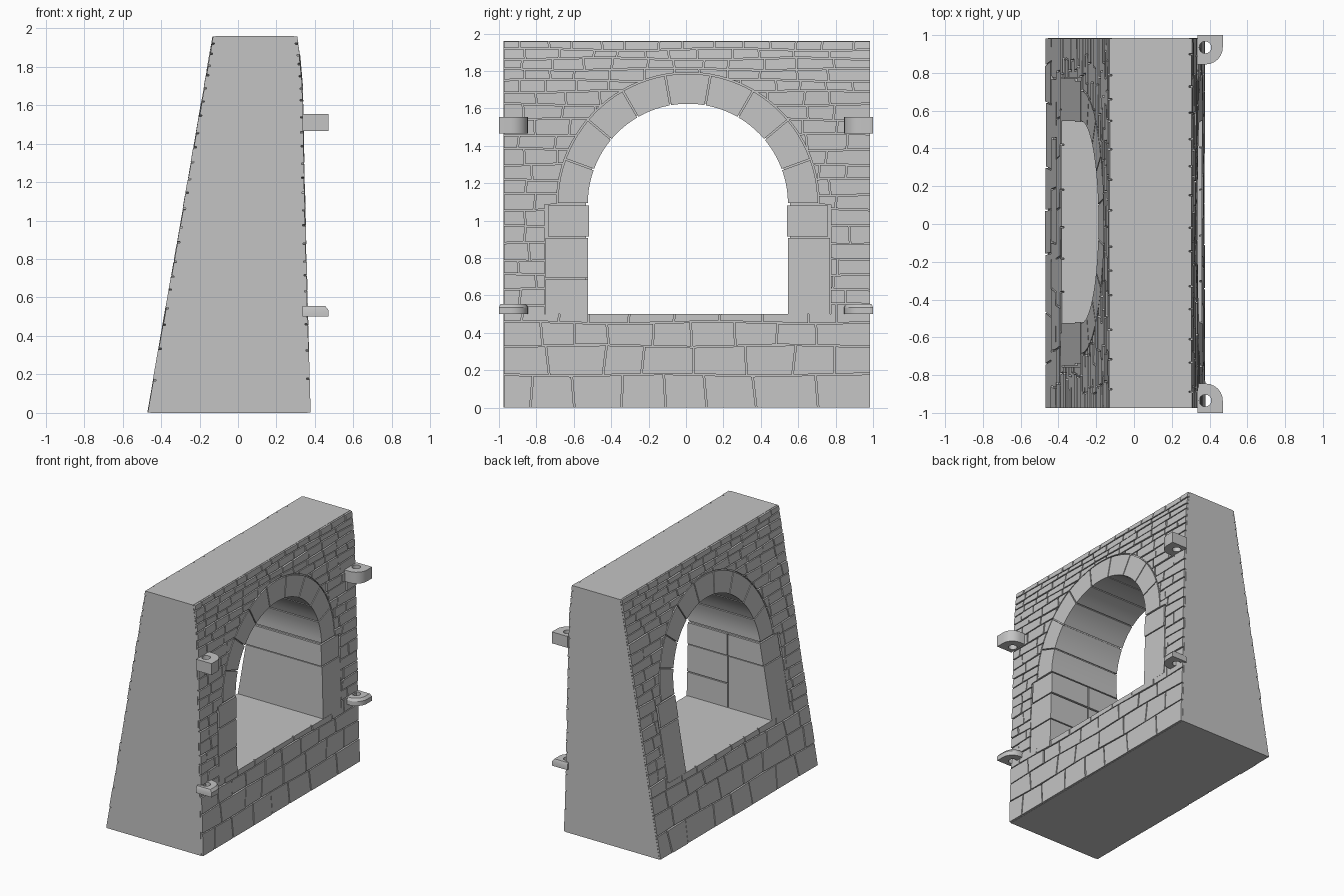
import bpy, bmesh, math, random
from mathutils import Vector

random.seed(4)
if "Cube" in bpy.data.objects:
    bpy.data.objects.remove(bpy.data.objects["Cube"], do_unlink=True)

# One stone colour throughout
STONE = bpy.data.materials.new("grey stone")
STONE.use_nodes = True
GREY = (0.55, 0.55, 0.55, 1)
STONE.diffuse_color = GREY
STONE.node_tree.nodes["Principled BSDF"].inputs["Base Color"].default_value = GREY

# Wall extents, opening and arch dimensions
Y0, Y1, TOP = -0.975, 0.985, 1.96
SILL, SPRING, CY = 0.5, 1.09, 0.01
R_IN, R_OUT = 0.535, 0.695
JAMB = 0.76
GAP, RECESS = 0.004, 0.014
BATTER = [(0, .375), (.5, .362), (1.2, .345), (1.7, .335), (1.85, .322), (TOP, .305)]


def right_face(z):
    for (za, xa), (zb, xb) in zip(BATTER, BATTER[1:]):
        if z <= zb:
            return xa + (xb - xa) * (z - za) / (zb - za)
    return BATTER[-1][1]


def left_face(z):
    return -0.47 + 0.34 * z / TOP


def loft(bm, rings):
    """Closed solid through a list of matching point rings."""
    loops = [[bm.verts.new(p) for p in ring] for ring in rings]
    n = len(loops[0])
    for a, b in zip(loops, loops[1:]):
        for i in range(n):
            j = (i + 1) % n
            bm.faces.new((a[i], a[j], b[j], b[i]))
    bm.faces.new(loops[0][::-1])
    bm.faces.new(loops[-1])


def prism(bm, pts, xa, xb):
    """Solid from a (y, z) outline between two x functions of height."""
    loft(bm, [[(f(z), y, z) for y, z in pts] for f in (xa, xb)])


def finish(name, bm):
    bmesh.ops.recalc_face_normals(bm, faces=bm.faces[:])
    mesh = bpy.data.meshes.new(name)
    bm.to_mesh(mesh)
    bm.free()
    obj = bpy.data.objects.new(name, mesh)
    bpy.context.collection.objects.link(obj)
    return obj


def activate(obj):
    bpy.ops.object.select_all(action='DESELECT')
    obj.select_set(True)
    bpy.context.view_layer.objects.active = obj


def cut(obj, cutter):
    mod = obj.modifiers.new("cut", 'BOOLEAN')
    mod.operation, mod.solver, mod.object = 'DIFFERENCE', 'EXACT', cutter
    activate(obj)
    bpy.ops.object.modifier_apply(modifier=mod.name)
    bpy.data.objects.remove(cutter, do_unlink=True)


def dress(obj):
    obj.data.materials.clear()
    obj.data.materials.append(STONE)
    activate(obj)
    bpy.ops.object.shade_smooth_by_angle(angle=math.radians(25))


def arc(radius, a, b, steps):
    angles = [a + (b - a) * i / steps for i in range(steps + 1)]
    return [(CY + radius * math.cos(t), SPRING + radius * math.sin(t)) for t in angles]


def arch_cutter(pts):
    bm = bmesh.new()
    prism(bm, pts, lambda z: -1, lambda z: 1)
    return finish("cutter", bm)


# Battered core, recessed behind the stonework, with the arched opening
bm = bmesh.new()
section = [(x - RECESS, z) for z, x in BATTER]
section += [(left_face(z) + RECESS, z) for z in (TOP, 0)]
loft(bm, [[(x, y, z) for x, z in section] for y in (Y0, Y1)])
core = finish("wall_core", bm)
r = R_IN + 0.01
cut(core, arch_cutter([(CY - r, SILL), (CY + r, SILL)] + arc(r, 0, math.pi, 45)))
dress(core)

# Brick courses, finer towards the top
COURSES = [0, .175, .33, .455, .55, .635, .71, .79, .88, .97, 1.06, 1.14, 1.22, 1.3,
           1.38, 1.46, 1.54, 1.62, 1.69, 1.75, 1.81, 1.865, 1.915, TOP - .002]


def course_z(i, y, phase):
    if i in (0, len(COURSES) - 1):
        return COURSES[i]
    return COURSES[i] + 0.006 * math.sin(6 * y + 2.3 * i + phase)


def brick_face(name, face, side, phase):
    bm = bmesh.new()
    for i in range(len(COURSES) - 1):
        height = COURSES[i + 1] - COURSES[i]
        width = 0.11 + 0.95 * height
        joints = [Y0]
        y = Y0 + width * random.uniform(0.4, 1)
        while y < Y1 - 0.4 * width:
            joints.append(y)
            y += width * random.uniform(0.75, 1.25)
        joints.append(Y1)
        tilt = [0] + [random.uniform(-.07, .07) * height for _ in joints[2:]] + [0]
        for k in range(len(joints) - 1):
            a, b = joints[k] + GAP, joints[k + 1] - GAP
            a = a if k else Y0 + 0.002
            b = b if k < len(joints) - 2 else Y1 - 0.002
            ta, tb = tilt[k], tilt[k + 1]
            low = GAP if i else 0.002
            high = GAP if i < len(COURSES) - 2 else 0
            # Each brick stands slightly more or less proud
            proud = side * random.uniform(-.003, .003)
            prism(bm, [(a - ta, course_z(i, a, phase) + low),
                       (b - tb, course_z(i, b, phase) + low),
                       (b + tb, course_z(i + 1, b, phase) - high),
                       (a + ta, course_z(i + 1, a, phase) - high)],
                  lambda z: face(z) - side * (RECESS + 0.004),
                  lambda z: face(z) + proud)
    obj = finish(name, bm)
    j, ro, cap = JAMB + 0.006, R_OUT + 0.008, SPRING - 0.005
    cut(obj, arch_cutter([(CY - j, SILL), (CY + j, SILL), (CY + j, cap)]
                         + arc(ro, 0, math.pi, 45) + [(CY - j, cap)]))
    dress(obj)


brick_face("right_bricks", right_face, 1, 0)
brick_face("left_bricks", left_face, -1, 1.7)

# Arch stones running through the wall
bm = bmesh.new()
STONES = 9
step = math.pi / STONES
for k in range(STONES):
    a, b = k * step, (k + 1) * step
    g_in, g_out = GAP / R_IN, GAP / R_OUT
    outline = arc(R_OUT, a + g_out, b - g_out, 5) + arc(R_IN, b - g_in, a + g_in, 5)
    prism(bm, outline, left_face, right_face)
dress(finish("arch_stones", bm))


# Jamb stones: one side split at mid depth, the other running through
def jamb(bm, side, levels, xa, xb):
    for za, zb in zip(levels, levels[1:]):
        inset = 0.006 if zb > 1 else 0
        front = CY + side * (R_IN - inset)
        back = CY + side * (JAMB - 2 * inset)
        z0 = za + (GAP if za > SILL else 0)
        prism(bm, [(front, z0), (back, z0), (back, zb - GAP), (front, zb - GAP)], xa, xb)


CAP = 1.085
bm = bmesh.new()
jamb(bm, -1, (SILL, .69, .91, CAP), lambda z: GAP, right_face)
jamb(bm, -1, (SILL, .91, CAP), left_face, lambda z: -GAP)
jamb(bm, 1, (SILL, .91, CAP), left_face, right_face)
dress(finish("jamb_stones", bm))


# Pierced hinge brackets on the right face
def bracket(name, s, z0, z1, chamfer):
    xi, xo, yo, yi, rad = 0.335, 0.47, s, s * 0.845, 0.09
    outline = [(xi, yo), (xo, yo)]
    for k in range(7):
        t = math.pi / 2 * k / 6
        outline.append((xo - rad + rad * math.cos(t), yi + s * rad * (1 - math.sin(t))))
    outline.append((xi, yi))
    pivot = Vector((xi, s * 0.93))
    top = [pivot + (Vector(p) - pivot) * (1 - chamfer * 6) for p in outline]
    bm = bmesh.new()
    rings = [[(x, y, z0) for x, y in outline]]
    if chamfer:
        rings.append([(x, y, z1 - chamfer) for x, y in outline])
    rings.append([(x, y, z1) for x, y in top])
    loft(bm, rings)
    obj = finish(name, bm)
    bm = bmesh.new()
    ring = [(0.377 + 0.032 * math.cos(math.tau * k / 16),
             s * 0.935 + 0.032 * math.sin(math.tau * k / 16)) for k in range(16)]
    loft(bm, [[(x, y, z) for x, y in ring] for z in (z0 - .1, z1 + .1)])
    cut(obj, finish("cutter", bm))
    dress(obj)


for label, s in (("front", -1), ("back", 1)):
    bracket(label + "_upper_bracket", s, 1.465, 1.555, 0)
    bracket(label + "_lower_bracket", s, 0.50, 0.555, 0.02)
